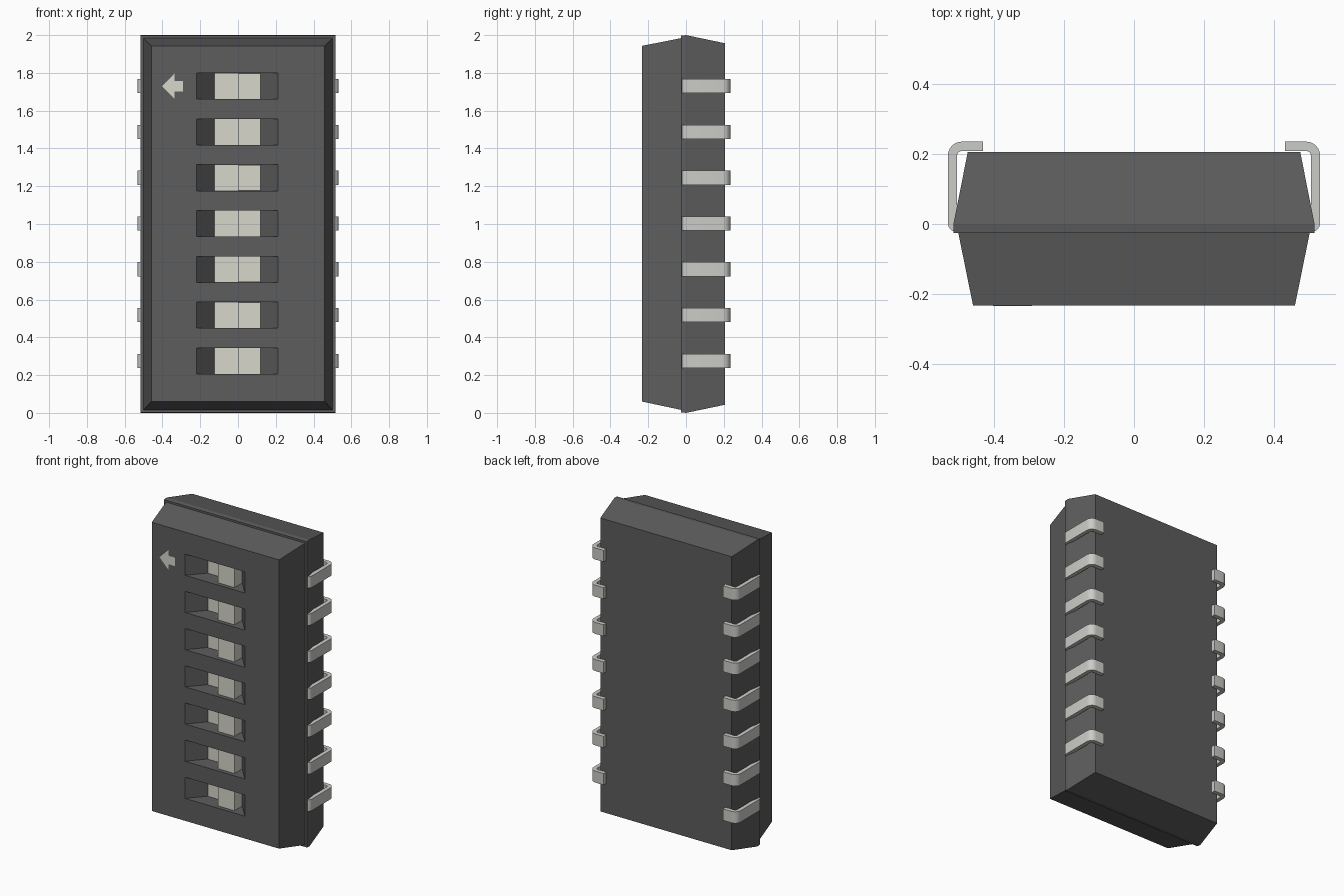
import bpy, bmesh, math

if "Cube" in bpy.data.objects:
    bpy.data.objects.remove(bpy.data.objects["Cube"])

PITCH, COUNT, Z0 = 0.2425, 7, 0.275
ZS = [Z0 + i * PITCH for i in range(COUNT)]
FRONT = -0.233


def material(name, rgb):
    m = bpy.data.materials.new(name)
    m.diffuse_color = (*rgb, 1)
    m.use_nodes = True
    m.node_tree.nodes["Principled BSDF"].inputs["Base Color"].default_value = m.diffuse_color
    return m


DARK = material("dark plastic", (0.11, 0.11, 0.11))
IVORY = material("ivory plastic", (0.68, 0.68, 0.60))
METAL = material("pin metal", (0.60, 0.60, 0.57))


def finish(name, bm, mat):
    bmesh.ops.recalc_face_normals(bm, faces=bm.faces)
    me = bpy.data.meshes.new(name)
    bm.to_mesh(me)
    bm.free()
    me.materials.append(mat)
    ob = bpy.data.objects.new(name, me)
    bpy.context.collection.objects.link(ob)
    return ob


def loft(bm, rings):
    """Closed solid through loops of points."""
    loops = [[bm.verts.new(p) for p in r] for r in rings]
    n = len(loops[0])
    for a, b in zip(loops, loops[1:]):
        for i in range(n):
            bm.faces.new((a[i], a[(i + 1) % n], b[(i + 1) % n], b[i]))
    bm.faces.new(loops[0])
    bm.faces.new(loops[-1])


def rect(y, x0, x1, z0, z1):
    return [(x0, y, z0), (x1, y, z0), (x1, y, z1), (x0, y, z1)]


def extrude_z(bm, profile, z0, z1):
    loft(bm, [[(x, y, z) for x, y in profile] for z in (z0, z1)])


# Tapered base housing
bm = bmesh.new()
loft(bm, [rect(-0.026, -0.515, 0.515, 0.003, 1.997),
          rect(0.0, -0.515, 0.515, 0.0, 2.0),
          rect(0.206, -0.474, 0.474, 0.043, 1.957)])
finish("base_housing", bm, DARK)

# Tapered front cover with slots cut into it
bm = bmesh.new()
loft(bm, [rect(FRONT, -0.459, 0.459, 0.06, 1.943),
          rect(-0.026, -0.501, 0.501, 0.016, 1.984)])
cover = finish("front_cover", bm, DARK)

# Slot cutter: sloped ends, straight top and bottom
bm = bmesh.new()
for z in ZS:
    loft(bm, [rect(FRONT - 0.02, -0.237, 0.23, z - 0.069, z + 0.069),
              rect(FRONT + 0.105, -0.125, 0.12, z - 0.069, z + 0.069)])
cutter = finish("slot_cutter", bm, DARK)
cutter.hide_render = True
mod = cover.modifiers.new("slots", 'BOOLEAN')
mod.operation = 'DIFFERENCE'
mod.solver = 'EXACT'
mod.object = cutter
bpy.context.view_layer.objects.active = cover
bpy.ops.object.modifier_apply(modifier=mod.name)
bpy.data.objects.remove(cutter)

# Sliders: low plate on the left, raised knob on the right
step = [(-0.125, FRONT + 0.12), (-0.125, FRONT + 0.1), (0.0, FRONT + 0.1),
        (0.0, FRONT + 0.025), (0.12, FRONT + 0.025), (0.12, FRONT + 0.12)]
for i, z in enumerate(ZS):
    bm = bmesh.new()
    extrude_z(bm, step, z - 0.068, z + 0.068)
    finish(f"slider_{i + 1}", bm, IVORY)

# Printed direction arrow
za = ZS[-1]
arrow = [(-0.402, 0), (-0.337, 0.066), (-0.337, 0.028), (-0.291, 0.028),
         (-0.291, -0.028), (-0.337, -0.028), (-0.337, -0.066)]
bm = bmesh.new()
loft(bm, [[(x, y, za + z) for x, z in arrow] for y in (FRONT - 0.001, FRONT + 0.004)])
finish("direction_arrow", bm, IVORY)


# Pins: bent strip following the side and folding under the back
def arc(cx, cy, r, a0, a1, n=6):
    return [(cx + r * math.cos(math.radians(a0 + (a1 - a0) * k / n)),
             cy + r * math.sin(math.radians(a0 + (a1 - a0) * k / n)))
            for k in range(n + 1)]


pin = ([(0.49, -0.022)] + arc(0.505, 0.003, 0.026, -75, 0)
       + arc(0.491, 0.195, 0.04, 0, 90)
       + [(0.43, 0.235), (0.43, 0.208)]
       + arc(0.491, 0.194, 0.014, 90, 0)
       + [(0.505, 0.004), (0.49, 0.004)])
for side, s in (("right", 1), ("left", -1)):
    for i, z in enumerate(ZS):
        bm = bmesh.new()
        extrude_z(bm, [(s * x, y) for x, y in pin], z - 0.0375, z + 0.0375)
        ob = finish(f"pin_{side}_{i + 1}", bm, METAL)
        bpy.ops.object.select_all(action='DESELECT')
        ob.select_set(True)
        bpy.context.view_layer.objects.active = ob
        bpy.ops.object.shade_smooth_by_angle(angle=math.radians(35))
